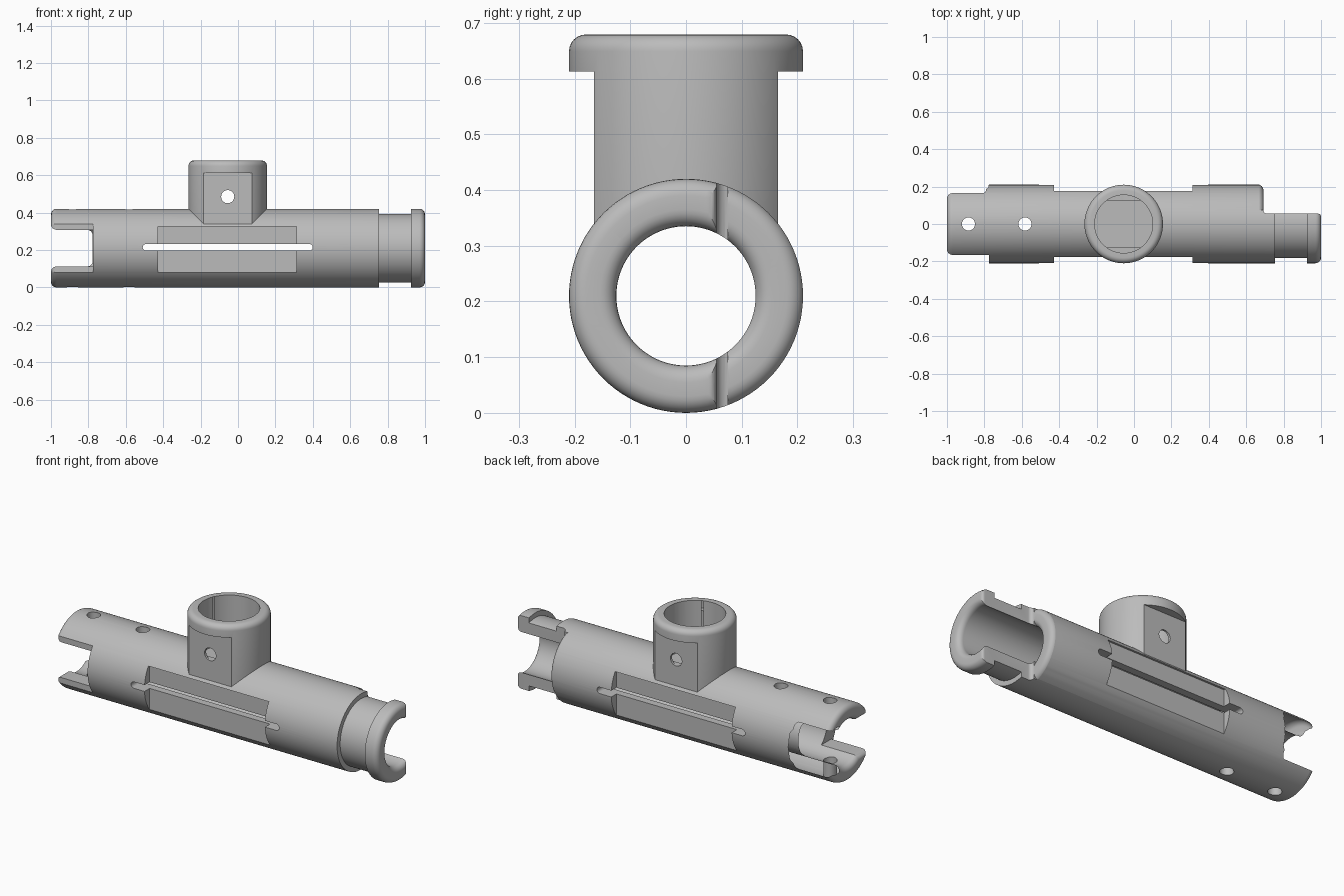
import bpy, bmesh, math
from mathutils import Matrix

cube = bpy.data.objects.get("Cube")
if cube:
    bpy.data.objects.remove(cube, do_unlink=True)

AXIS_Z = 0.21     # height of the main tube axis
R = 0.21          # outer radius of tube and stem
BORE = 0.125
FLAT = 0.165      # distance of the side flats from the middle
SLOT = 0.098      # half height of the fork slot
STEM_X = -0.055
FILLET = 0.03

grey = bpy.data.materials.new("plain grey")
grey.use_nodes = True
grey.diffuse_color = (0.5, 0.5, 0.5, 1)
grey.node_tree.nodes["Principled BSDF"].inputs["Base Color"].default_value = (0.5, 0.5, 0.5, 1)


def finish(bm, name):
    bmesh.ops.recalc_face_normals(bm, faces=bm.faces)
    if bm.calc_volume(signed=True) < 0:
        bmesh.ops.reverse_faces(bm, faces=bm.faces)
    mesh = bpy.data.meshes.new(name)
    bm.to_mesh(mesh)
    bm.free()
    mesh.materials.append(grey)
    obj = bpy.data.objects.new(name, mesh)
    bpy.context.collection.objects.link(obj)
    return obj


def arc(cx, cr, radius, start, end, steps=6):
    angles = [math.radians(start + (end - start) * i / steps) for i in range(steps + 1)]
    return [(cx + radius * math.cos(a), cr + radius * math.sin(a)) for a in angles]


def lathe(name, profile, place, segments=96):
    """Revolve a closed (along, radius) profile round the local z axis."""
    bm = bmesh.new()
    rings = []
    for along, radius in profile:
        if radius < 1e-6:
            rings.append([bm.verts.new((0, 0, along))] * segments)
        else:
            turn = [2 * math.pi * k / segments for k in range(segments)]
            rings.append([bm.verts.new((radius * math.cos(a), radius * math.sin(a), along)) for a in turn])
    for i, ring in enumerate(rings):
        nxt = rings[(i + 1) % len(rings)]
        for k in range(segments):
            j = (k + 1) % segments
            loop = list(dict.fromkeys([ring[k], ring[j], nxt[j], nxt[k]]))
            if len(loop) > 2:
                bm.faces.new(loop)
    bm.transform(place)
    return finish(bm, name)


def prism(name, outline, low, high, place=Matrix()):
    """Extrude a flat outline from low to high along the local z axis."""
    bm = bmesh.new()
    face = bm.faces.new([bm.verts.new((x, y, low)) for x, y in outline])
    new = bmesh.ops.extrude_face_region(bm, geom=[face])["geom"]
    verts = [v for v in new if isinstance(v, bmesh.types.BMVert)]
    bmesh.ops.translate(bm, vec=(0, 0, high - low), verts=verts)
    bm.transform(place)
    return finish(bm, name)


def box(name, x, y, z):
    return prism(name, [(x[0], y[0]), (x[1], y[0]), (x[1], y[1]), (x[0], y[1])], z[0], z[1])


def combine(target, other, operation="DIFFERENCE"):
    mod = target.modifiers.new("combine", "BOOLEAN")
    mod.operation, mod.solver, mod.object = operation, "EXACT", other
    graph = bpy.context.evaluated_depsgraph_get()
    mesh = bpy.data.meshes.new_from_object(target.evaluated_get(graph))
    target.modifiers.clear()
    target.data = mesh
    bpy.data.objects.remove(other, do_unlink=True)


ALONG_X = Matrix.Translation((0, 0, AXIS_Z)) @ Matrix.Rotation(math.pi / 2, 4, "Y")
UP = Matrix.Translation((STEM_X, 0, 0))
ACROSS_Y = Matrix.Rotation(math.pi / 2, 4, "X")


def rod(name, radius, low, high, place, segments=32):
    return lathe(name, [(low, 0), (low, radius), (high, radius), (high, 0)], place, segments)


# Main tube with a neck and an end collar
outline = [(-1, 0)] + arc(-1 + FILLET, R - FILLET, FILLET, 180, 90)
outline += [(0.755, R), (0.755, 0.183), (0.925, 0.183), (0.925, R)]
outline += arc(1 - FILLET, R - FILLET, FILLET, 90, 0) + [(1, 0)]
tube = lathe("branched_tube", outline, ALONG_X)

# Upright stem with a round rim
outline = [(AXIS_Z, 0), (AXIS_Z, R)] + arc(0.679 - FILLET, R - FILLET, FILLET, 90, 0) + [(0.679, 0)]
stem = lathe("stem", outline, UP)

# Flats on both sides of the tube and the stem
for side in (-1, 1):
    ys = sorted((side * FLAT, side * 0.4))
    combine(tube, box("side_flat", (-0.427, 0.312), ys, (-0.1, 0.325)))
    combine(stem, box("stem_flat", (-0.5, 0.4), ys, (0.1, 0.613)))
combine(tube, stem, "UNION")

# Main bore, flared at the ends
flare = BORE + FILLET
outline = [(-1.1, 0), (-1.1, flare)] + arc(-1 + FILLET, flare, FILLET, 180, 270)
outline += arc(1 - FILLET, flare, FILLET, 270, 360) + [(1.1, flare), (1.1, 0)]
combine(tube, lathe("bore", outline, ALONG_X))

# Stem socket: round at the rim, flat-sided at the bottom
socket = rod("socket", 0.155, 0.4, 0.8, UP, 96)
for side in (-1, 1):
    ys = sorted((side * BORE, side * 0.4))
    combine(socket, box("socket_flat", (-0.5, 0.4), ys, (0.3, 0.45)))
combine(tube, socket)

# Long slit with round ends through both sides
slit = box("slit", (-0.492, 0.382), (-0.4, 0.4), (0.197, 0.232))
for x in (-0.492, 0.382):
    end = rod("slit_end", 0.0175, -0.39, 0.39, Matrix.Translation((x, 0, 0.2145)) @ ACROSS_Y)
    combine(slit, end, "UNION")
combine(tube, slit)

# Pin holes through the prongs, the tube and the stem
for x in (-0.885, -0.583):
    combine(tube, rod("pin_hole", 0.035, -0.1, 0.6, Matrix.Translation((x, 0, 0))))
combine(tube, rod("stem_hole", 0.035, -0.4, 0.4, Matrix.Translation((STEM_X, 0, 0.485)) @ ACROSS_Y))

# Open back of the collar end, leaving a rounded shoulder and eased corners
inner, outer = BORE - 0.001, R + 0.001
outline = [(-FILLET, 0.04)] + arc(-FILLET, inner + FILLET, FILLET, 270, 360)
outline += arc(-FILLET, outer - FILLET, FILLET, 0, 90)
outline += [(-FILLET, 0.27), (0.45, 0.27), (0.45, 0.04)]
opening = lathe("collar_opening", [(0.692 + a, r) for a, r in outline], ALONG_X)
limit = [(0.5, 0.5), (0.5, 0.075)] + arc(0.712, 0.075, 0.02, 180, 270)
limit += arc(0.985, 0.04, 0.015, 90, 0) + [(1.3, 0.04), (1.3, 0.5)]
combine(opening, prism("limit", limit, -0.3, 0.8), "INTERSECT")
combine(tube, opening)

# Fork slot with rounded corners at the back and square ones at the front
half = arc(-0.807, SLOT - FILLET, FILLET, 0, 90)
half += arc(-1 + FILLET, SLOT + FILLET, FILLET, 270, 180) + [(-1.2, SLOT + FILLET)]
slot = half + [(x, -z) for x, z in reversed(half)]
combine(tube, prism("fork_slot", slot, -0.5, 0.5, Matrix.Translation((0, 0, AXIS_Z)) @ ACROSS_Y))
combine(tube, box("fork_front", (-0.85, -0.776), (-0.4, 0.02), (AXIS_Z - SLOT, AXIS_Z + SLOT)))

# Narrow the prongs, with a curved step at the back and a square one at the front
end_round = [(-1.2, FLAT - FILLET)] + arc(-1 + FILLET, FLAT - FILLET, FILLET, 180, 90)
back = end_round + arc(-0.81, FLAT + 0.02, 0.02, 270, 360)
back += arc(-0.765, 0.187, 0.025, 180, 90) + [(-0.765, 0.4), (-1.2, 0.4)]
front = end_round + [(-0.776, FLAT), (-0.776, 0.4), (-1.2, 0.4)]
combine(tube, prism("prong_back_trim", back, -0.1, 0.6))
combine(tube, prism("prong_front_trim", [(x, -y) for x, y in front], -0.1, 0.6))

bpy.ops.object.select_all(action="DESELECT")
tube.select_set(True)
bpy.context.view_layer.objects.active = tube
bpy.ops.object.shade_smooth_by_angle(angle=math.radians(30))
